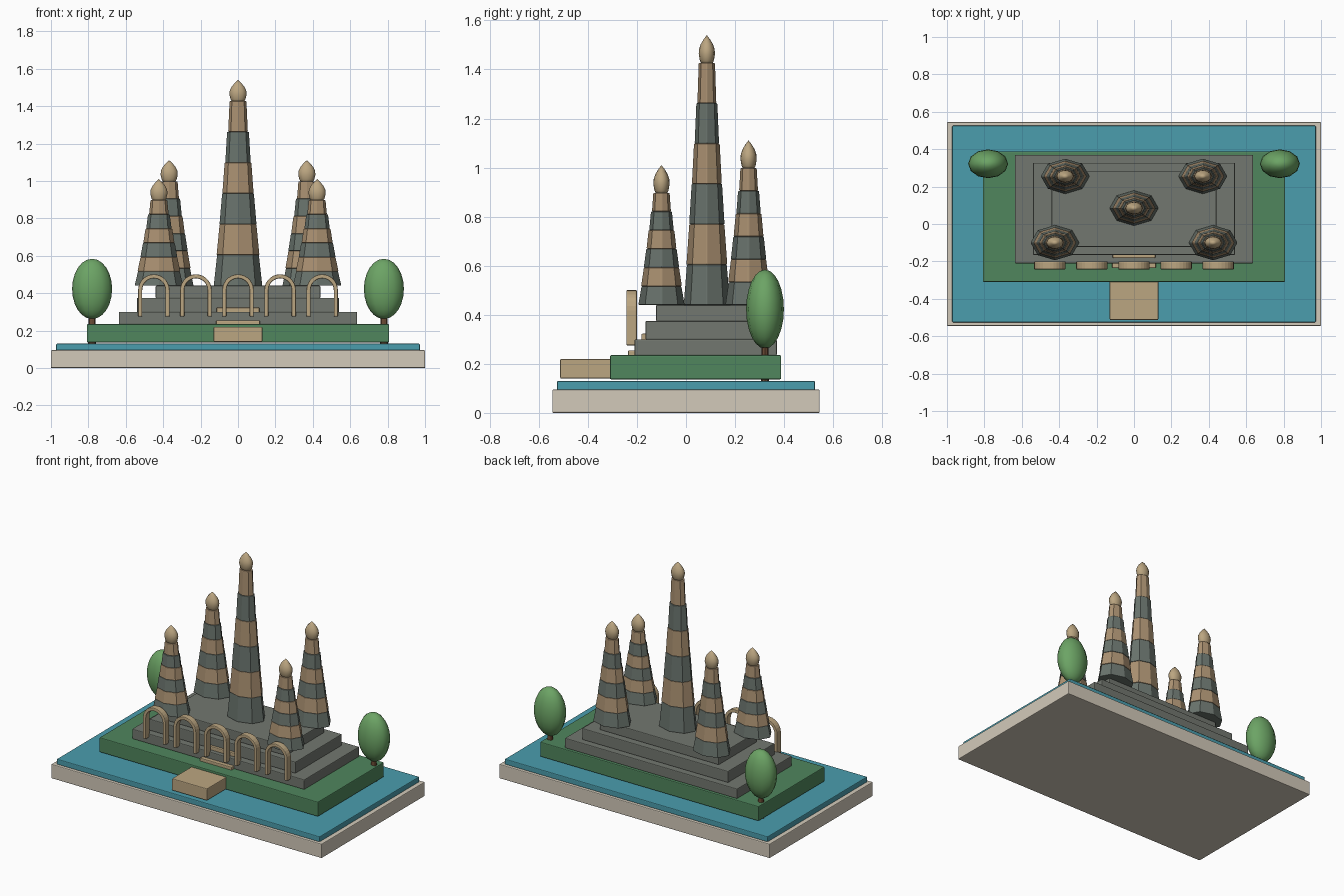
import bpy, bmesh
from math import sin, cos, pi

if "Cube" in bpy.data.objects:
    bpy.data.objects.remove(bpy.data.objects["Cube"])

DEPTH = 0.72  # round parts are flattened front to back


def material(name, r, g, b):
    m = bpy.data.materials.new(name)
    m.diffuse_color = (r, g, b, 1)
    m.use_nodes = True
    m.node_tree.nodes["Principled BSDF"].inputs["Base Color"].default_value = m.diffuse_color
    return m


PLINTH = material("pale_stone", 0.65, 0.59, 0.49)
WATER = material("water", 0.07, 0.34, 0.42)
GRASS = material("grass", 0.08, 0.24, 0.11)
STONE = material("terrace_stone", 0.17, 0.185, 0.16)
SLATE = material("slate", 0.14, 0.17, 0.15)
BRICK = material("brick", 0.40, 0.28, 0.165)
SAND = material("sandstone", 0.50, 0.38, 0.22)
LEAF = material("leaf", 0.15, 0.37, 0.13)
BARK = material("bark", 0.15, 0.07, 0.035)


def finish(name, bm, mat, bevel=0.0, smooth=False):
    bmesh.ops.recalc_face_normals(bm, faces=bm.faces)
    me = bpy.data.meshes.new(name)
    bm.to_mesh(me)
    bm.free()
    me.materials.append(mat)
    ob = bpy.data.objects.new(name, me)
    bpy.context.collection.objects.link(ob)
    if smooth:
        for p in me.polygons:
            p.use_smooth = True
    if bevel:
        mod = ob.modifiers.new("soft_edges", 'BEVEL')
        mod.width = bevel
        mod.segments = 2
        mod.limit_method = 'ANGLE'
        mod.angle_limit = 0.9
    return ob


def box(name, x0, x1, y0, y1, z0, z1, mat, bevel=0.005):
    bm = bmesh.new()
    bmesh.ops.create_cube(bm, size=1)
    for v in bm.verts:
        v.co = ((x0 + x1) / 2 + v.co.x * (x1 - x0),
                (y0 + y1) / 2 + v.co.y * (y1 - y0),
                (z0 + z1) / 2 + v.co.z * (z1 - z0))
    return finish(name, bm, mat, bevel)


def lathe(name, x, y, profile, sides, mat, bevel=0.0, smooth=False):
    # profile is (radius, z) from bottom to top
    bm = bmesh.new()
    rings = [[bm.verts.new((x + r * cos(2 * pi * i / sides),
                            y + DEPTH * r * sin(2 * pi * i / sides), z))
              for i in range(sides)] for r, z in profile]
    for a, b in zip(rings, rings[1:]):
        for i in range(sides):
            j = (i + 1) % sides
            bm.faces.new((a[i], a[j], b[j], b[i]))
    bm.faces.new(rings[0])
    bm.faces.new(rings[-1])
    bmesh.ops.remove_doubles(bm, verts=bm.verts, dist=1e-5)
    return finish(name, bm, mat, bevel, smooth)


def tower(name, x, y, z0, tier_h):
    # six tapering tiers in alternating stone, then a bud finial
    for i in range(6):
        r = 0.131 - 0.0155 * i
        z = z0 + i * tier_h
        lathe(f"{name}_tier_{i + 1}", x, y,
              [(r, z), (r * 0.86, z + tier_h)], 8,
              BRICK if i % 2 else SLATE, bevel=0.004)
    t = z0 + 6 * tier_h
    bud = [(0.028, -0.008), (0.040, 0.010), (0.046, 0.036), (0.044, 0.056),
           (0.034, 0.077), (0.018, 0.096), (0.0, 0.113)]
    lathe(f"{name}_finial", x, y, [(r, t + h) for r, h in bud], 12, SAND, smooth=True)


def arch(name, x):
    # half ring with straight legs, extruded front to back
    R, r, zc, zb, y0, y1 = 0.084, 0.062, 0.417, 0.275, -0.243, -0.2
    n = 14
    path = [(1, 0, zb)] + [(cos(pi * i / n), sin(pi * i / n), zc) for i in range(n + 1)] + [(-1, 0, zb)]
    bm = bmesh.new()
    secs = [[bm.verts.new((x + c * q, y, z + s * q))
             for q, y in ((R, y0), (R, y1), (r, y1), (r, y0))] for c, s, z in path]
    for a, b in zip(secs, secs[1:]):
        for i in range(4):
            j = (i + 1) % 4
            bm.faces.new((a[i], a[j], b[j], b[i]))
    bm.faces.new(secs[0])
    bm.faces.new(secs[-1])
    finish(name, bm, SAND, bevel=0.005)


# Base, water and lawn
box("base_plinth", -1, 1, -0.545, 0.545, 0, 0.095, PLINTH)
box("water", -0.972, 0.972, -0.526, 0.526, 0.093, 0.13, WATER)
box("lawn", -0.808, 0.808, -0.31, 0.388, 0.137, 0.235, GRASS)

# Stepped terrace
box("terrace_lower", -0.637, 0.637, -0.21, 0.37, 0.233, 0.30, STONE)
box("terrace_middle", -0.54, 0.54, -0.165, 0.327, 0.298, 0.375, STONE)
box("terrace_upper", -0.44, 0.44, -0.122, 0.282, 0.373, 0.44, STONE)

# Landing and stairs
box("landing", -0.13, 0.13, -0.513, -0.30, 0.14, 0.22, SAND)
box("step_lower", -0.117, 0.117, -0.236, -0.20, 0.225, 0.255, SAND)
box("step_upper", -0.115, 0.115, -0.182, -0.15, 0.295, 0.323, SAND)

# Arcade along the front
for k in range(5):
    arch(f"arch_{k + 1}", (k - 2) * 0.225)

# Towers
tower("central_tower", 0, 0.085, 0.44, 0.1645)
for side, s in (("left", -1), ("right", 1)):
    tower(f"front_{side}_tower", s * 0.423, -0.1, 0.44, 0.0762)
    tower(f"back_{side}_tower", s * 0.368, 0.255, 0.44, 0.093)
    # Trees
    lathe(f"{side}_trunk", s * 0.78, 0.322, [(0.022, 0.125), (0.018, 0.30)], 8, BARK)
    crown = [(0.107 * sin(pi * i / 12), 0.423 - 0.161 * cos(pi * i / 12)) for i in range(13)]
    lathe(f"{side}_tree_crown", s * 0.78, 0.322, crown, 12, LEAF, smooth=True)
